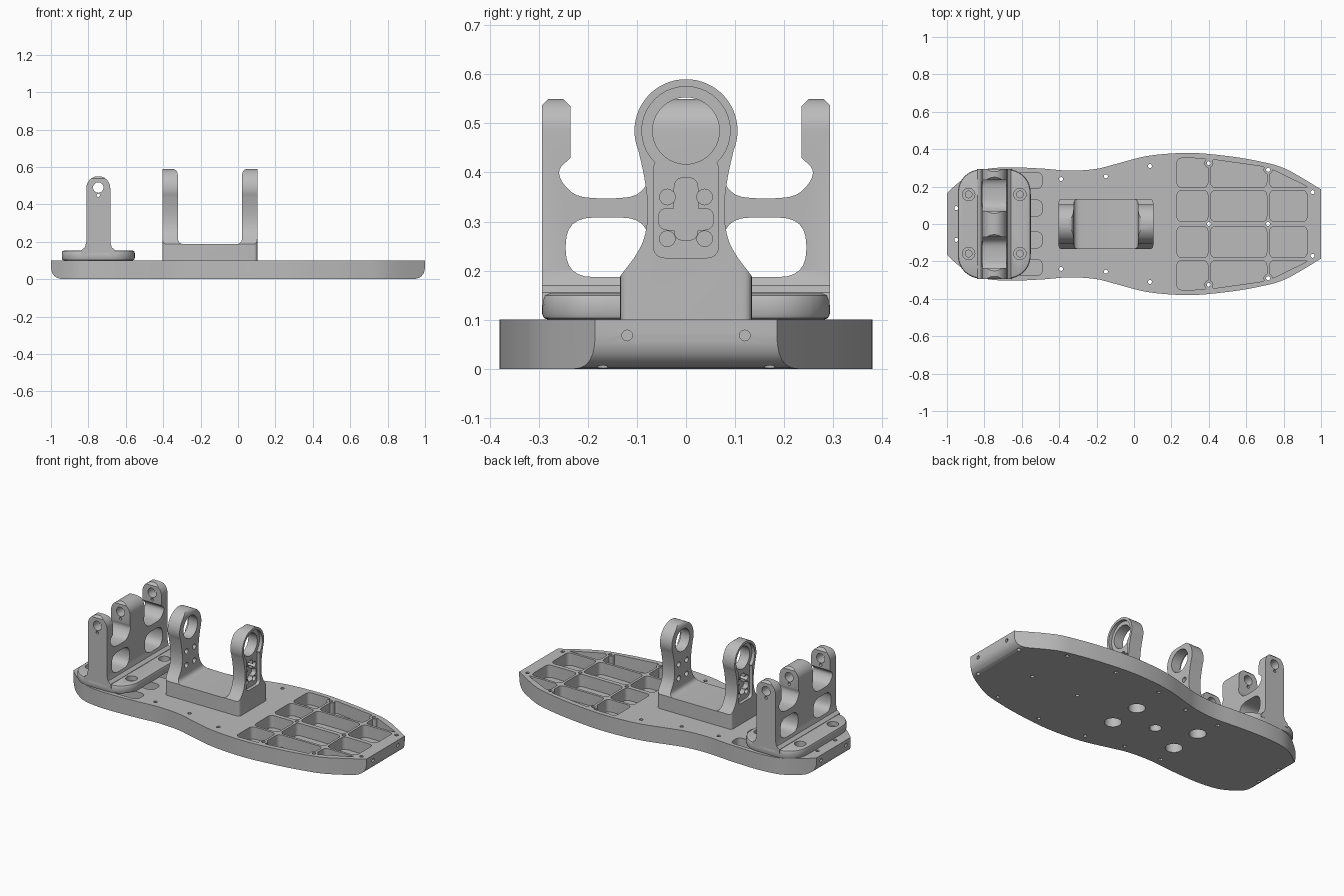
import bpy, bmesh, math
from mathutils import Vector

if "Cube" in bpy.data.objects:
    bpy.data.objects.remove(bpy.data.objects["Cube"])

metal = bpy.data.materials.new("light_grey_metal")
metal.use_nodes = True
metal.diffuse_color = (0.5, 0.5, 0.5, 1)
metal.node_tree.nodes["Principled BSDF"].inputs["Base Color"].default_value = (0.5, 0.5, 0.5, 1)


# ---------- helpers ----------
def rounded(pts, r, keep=()):
    """Polygon with its corners blended; indices in keep stay sharp."""
    out, n = [], len(pts)
    for i, p in enumerate(pts):
        p = Vector(p)
        if i in keep:
            out.append(p)
            continue
        ends = []
        for q in (pts[i - 1], pts[(i + 1) % n]):
            d = Vector(q) - p
            ends.append(p + d.normalized() * min(r, d.length * 0.48))
        for k in range(7):
            t = k / 6
            out.append(ends[0] * (1 - t) ** 2 + p * 2 * t * (1 - t) + ends[1] * t * t)
    return out


def box(x0, x1, y0, y1, r=0.0):
    pts = [(x0, y0), (x1, y0), (x1, y1), (x0, y1)]
    return rounded(pts, r) if r else pts


def circle(x, y, r, n=24):
    return [(x + r * math.cos(math.tau * i / n), y + r * math.sin(math.tau * i / n)) for i in range(n)]


def smooth_path(pts, steps=5):
    """Curve passing through every point."""
    v = [Vector(p) for p in pts]
    v = [v[0] * 2 - v[1]] + v + [v[-1] * 2 - v[-2]]
    out = []
    for a, b, c, d in zip(v, v[1:], v[2:], v[3:]):
        for k in range(steps):
            t = k / steps
            out.append(0.5 * (2 * b + (c - a) * t + (2 * a - 5 * b + 4 * c - d) * t ** 2
                              + (3 * b - a - 3 * c + d) * t ** 3))
    return out + [v[-2]]


def mirror_half(half):
    """Close a half profile by reflecting its first coordinate."""
    return [tuple(p) for p in half] + [(-p[0], p[1]) for p in reversed(half)]


def solid(name, parts):
    """Each part is (outline, low, high, axis of extrusion)."""
    bm = bmesh.new()
    place = {"x": lambda p, h: (h, p[0], p[1]),
             "y": lambda p, h: (p[0], h, p[1]),
             "z": lambda p, h: (p[0], p[1], h)}
    for pts, lo, hi, axis in parts:
        a = [bm.verts.new(place[axis](p, lo)) for p in pts]
        b = [bm.verts.new(place[axis](p, hi)) for p in pts]
        bm.faces.new(a)
        bm.faces.new(b)
        for i in range(len(a)):
            j = (i + 1) % len(a)
            bm.faces.new((a[i], a[j], b[j], b[i]))
    bmesh.ops.recalc_face_normals(bm, faces=bm.faces)
    mesh = bpy.data.meshes.new(name)
    bm.to_mesh(mesh)
    bm.free()
    mesh.materials.append(metal)
    ob = bpy.data.objects.new(name, mesh)
    bpy.context.collection.objects.link(ob)
    return ob


def activate(ob):
    bpy.ops.object.select_all(action="DESELECT")
    ob.select_set(True)
    bpy.context.view_layer.objects.active = ob


def combine(ob, operation, parts):
    tool = solid("tool", parts)
    mod = ob.modifiers.new("shape", "BOOLEAN")
    mod.operation, mod.solver, mod.object = operation, "EXACT", tool
    activate(ob)
    bpy.ops.object.modifier_apply(modifier=mod.name)
    bpy.data.objects.remove(tool)


def bevel(ob, width, segments=1):
    mod = ob.modifiers.new("edge", "BEVEL")
    mod.width, mod.segments, mod.limit_method = width, segments, "ANGLE"
    mod.angle_limit = math.radians(40)
    activate(ob)
    bpy.ops.object.modifier_apply(modifier=mod.name)


def finish(ob):
    activate(ob)
    bpy.ops.object.shade_smooth_by_angle(angle=math.radians(30))


# ---------- foot plate ----------
side = [(-1.02, .14), (-1, .165), (-.92, .235), (-.83, .285), (-.69, .303), (-.5, .297), (-.34, .285),
        (-.2, .295), (-.1, .32), (.08, .365), (.3, .38), (.51, .362), (.67, .335), (.81, .295),
        (1, .185), (1.02, .17)]
curve = smooth_path(side)


def edge(x):
    return min(curve, key=lambda p: abs(p.x - x)).y


outline = [tuple(p) for p in curve] + [(p.x, -p.y) for p in reversed(curve)]
plate = solid("foot_plate", [(outline, -.02, .1, "z")])
combine(plate, "INTERSECT",
        [(rounded([(-1, .2), (-1, 0), (1, 0), (1, .2)], .07, keep=(0, 3)), -1, 1, "y")])

# toe pockets in three columns and four rows, plus heel slots
pockets = []
for s in (1, -1):
    for x0, x1 in ((.23, .395), (.41, .71), (.725, .925)):
        pockets.append((box(x0, x1, s * .013, s * .18, .03), .025, .2, "z"))
        outer = [(x0, s * .195), (x1, s * .195), (x1, s * (edge(x1) - .025)), (x0, s * (edge(x0) - .025))]
        pockets.append((rounded(outer, .03), .025, .2, "z"))
    for y in (.085, .233):
        pockets.append((box(-.66, -.49, s * y - .043, s * y + .043, .035), .03, .2, "z"))
combine(plate, "DIFFERENCE", pockets)

# bosses around the screw holes between pockets
bosses = [(x, y) for x in (.4, .717) for y in (-1, 0, 1)]
bosses = [(x, y * (.325 if x < .5 else .29)) for x, y in bosses]
combine(plate, "UNION", [(circle(x, y, .024), .012, .1, "z") for x, y in bosses])

# screw holes, underside counterbores and end holes
screws = bosses + [(x, s * y) for s in (1, -1) for x, y in
                   ((-.39, .24), (-.15, .255), (.085, .31), (.955, .17), (-.95, .085))]
holes = [(circle(x, y, .011, 12), -.1, .2, "z") for x, y in screws]
holes += [(circle(-.15 + i * .215, j * .1, .047), -.1, .07, "z") for i in (1, -1) for j in (1, -1)]
holes.append((circle(-.15, 0, .033), -.1, .07, "z"))
holes += [(circle(s * .12, .068, .011, 12), e - .04, e + .04, "x") for s in (1, -1) for e in (1, -1)]
combine(plate, "DIFFERENCE", holes)
finish(plate)

# ---------- heel bracket base ----------
cx = -.747
half = [(.195, -.22), (.12, -.293), (-.12, -.293), (-.195, -.22)]
pts = [(cx + x, y) for x, y in half] + [(cx + x, -y) for x, y in reversed(half)]
heel_base = solid("heel_bracket_base", [(rounded(pts, .06), .1, .153, "z")])
bevel(heel_base, .012, 2)
corners = [(cx + i * .137, j * .158) for i in (1, -1) for j in (1, -1)]
combine(heel_base, "DIFFERENCE", [(circle(x, y, .033), .125, .2, "z") for x, y in corners])
combine(heel_base, "DIFFERENCE", [(circle(x, y, .018), .05, .2, "z") for x, y in corners])
finish(heel_base)

# ---------- heel bracket posts, web and cradles ----------
cradle = smooth_path([(.235, .43), (.258, .405), (.248, .375), (.21, .35), (.115, .35),
                      (.08, .375), (.066, .405), (.07, .43)], 4)
profile = [(.293, .13), (.293, .537), (.28, .55), (.25, .55), (.235, .535)]
profile += [tuple(p) for p in cradle] + [(.07, .537), (.057, .55)]
posts = solid("heel_bracket_posts", [(mirror_half(profile), cx - .2, cx + .2, "x")])
silhouette = [(.095, .12), (.09, .155), (.072, .17), (.064, .2)]
silhouette += [(.064 * math.cos(a), .487 + .064 * math.sin(a))
               for a in [math.radians(9 * k) for k in range(10)]]
combine(posts, "INTERSECT",
        [([(cx + x, z) for x, z in mirror_half(silhouette[:-1] + [(.002, .551)])], -1, 1, "y")])
combine(posts, "DIFFERENCE",
        [(box(s * .075, s * .245, .187, .308, .055), -1.5, 0, "x") for s in (1, -1)]
        + [(circle(cx, .49, .028), -1, 1, "y"), (circle(cx, .448, .009, 12), -1, 1, "y")])
finish(posts)

# ---------- ankle bracket ----------
ax, zc = -.15, .485
u_shape = [(-.253, .1), (.253, .1), (.253, .59), (.172, .59), (.172, .187),
           (-.172, .187), (-.172, .59), (-.253, .59)]
u_shape = rounded([(ax + x, z) for x, z in u_shape], .035, keep=(0, 1, 2, 7))
ankle = solid("ankle_bracket", [(u_shape, -.2, .2, "y")])
neck = [(.135, .05), (.135, .187)]
neck += smooth_path([(.13, .194), (.1, .235), (.083, .275), (.078, .33), (.085, .39), (.097, .445)], 4)
neck += [(.105 * math.cos(a), zc + .105 * math.sin(a))
         for a in [math.radians(-18 + 6 * k) for k in range(18)]]
combine(ankle, "INTERSECT", [(mirror_half(neck), -1, 1, "x")])
combine(ankle, "INTERSECT", [(box(ax - .253, ax + .253, -.134, .134, .02), 0, 1, "z")])

# bearing bores, then recessed panels on the outer faces of both arms
combine(ankle, "DIFFERENCE", [(circle(0, zc, .068, 40), -1, 1, "x")])
for s in (1, -1):
    face = ax + s * .253

    def cut(pts, depth):
        lo, hi = sorted((face - s * depth, face + s * .1))
        combine(ankle, "DIFFERENCE", [(pts, lo, hi, "x")])

    cut(circle(0, zc, .09, 40), .02)
    cut(box(-.066, .066, .226, .43, .025), .02)
    cut(box(-.024, .024, .262, .389, .02), .05)
    cut(box(-.056, .056, .283, .327, .02), .05)
combine(ankle, "DIFFERENCE",
        [(circle(i * .038, z, .016, 16), -1, 1, "x") for i in (1, -1) for z in (.265, .35)])
finish(ankle)
